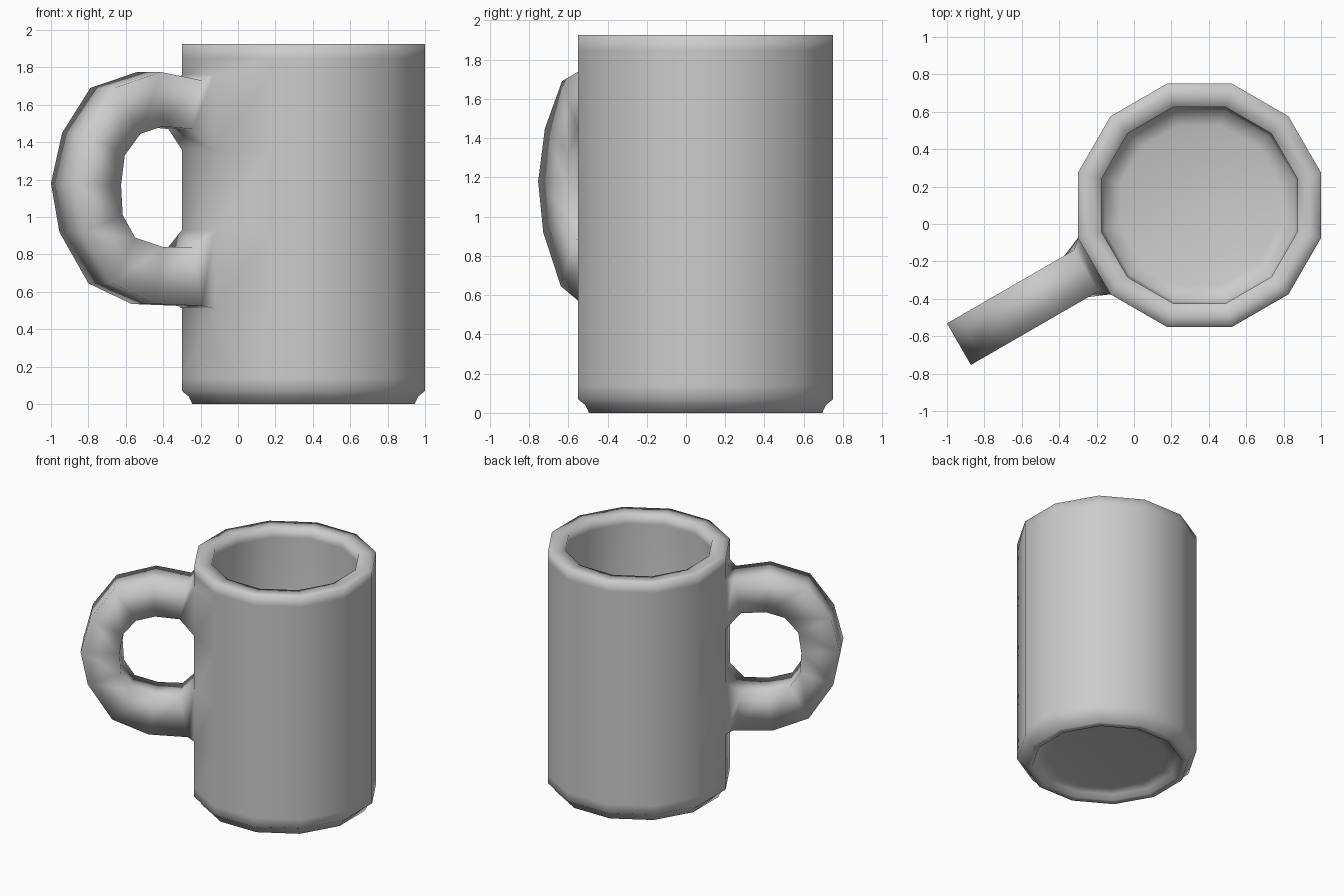
import bpy, bmesh, math
from mathutils import Vector

if "Cube" in bpy.data.objects:
    bpy.data.objects.remove(bpy.data.objects["Cube"])

CENTER = Vector((0.35, 0.10, 0.0))
SIDES = 12
bm = bmesh.new()

# Body profile (radius, z): underside recess, foot, wall, rim, inner wall, floor
profile = [(0.45, 0.05), (0.54, 0.04), (0.56, 0.0), (0.615, 0.0), (0.635, 0.04),
           (0.673, 0.07), (0.673, 0.14), (0.673, 0.51), (0.673, 0.93), (0.673, 1.36),
           (0.673, 1.76), (0.673, 1.85), (0.673, 1.925), (0.61, 1.925),
           (0.543, 1.925), (0.543, 1.85), (0.543, 0.24), (0.525, 0.17), (0.44, 0.14)]
LOW_ROW, HIGH_ROW = 7, 9      # wall bands where the handle grows out
HANDLE_SIDE = 6               # wall panel centred on 210 degrees

rings = []
for r, z in profile:
    ring = []
    for i in range(SIDES):
        a = math.radians(15 + 30 * i)
        ring.append(bm.verts.new(CENTER + Vector((r * math.cos(a), r * math.sin(a), z))))
    rings.append(ring)

for row in range(len(rings) - 1):
    for i in range(SIDES):
        if i == HANDLE_SIDE and row in (LOW_ROW, HIGH_ROW):
            continue          # opening for the handle
        j = (i + 1) % SIDES
        bm.faces.new((rings[row][i], rings[row][j], rings[row + 1][j], rings[row + 1][i]))
bm.faces.new(rings[0])
bm.faces.new(rings[-1])

# Handle: square section, (outer r, outer z, inner r, inner z) from top to bottom
stations = [(0.70, 1.73, 0.76, 1.47), (0.954, 1.775, 0.94, 1.485),
            (1.242, 1.69, 1.08, 1.445), (1.416, 1.45, 1.177, 1.33),
            (1.485, 1.18, 1.20, 1.17), (1.433, 0.92, 1.19, 1.01),
            (1.254, 0.645, 1.113, 0.89), (0.988, 0.535, 0.94, 0.84),
            (0.70, 0.525, 0.76, 0.84)]
ang = math.radians(210)
out = Vector((math.cos(ang), math.sin(ang), 0))
side = Vector((-math.sin(ang), math.cos(ang), 0))
HALF = 0.128


def point(r, s, z):
    return bm.verts.new(CENTER + out * r + side * s + Vector((0, 0, z)))


def opening(outer_row, inner_row):
    a, b = HANDLE_SIDE, HANDLE_SIDE + 1
    return [rings[outer_row][a], rings[outer_row][b],
            rings[inner_row][b], rings[inner_row][a]]


loops = [opening(HIGH_ROW + 1, HIGH_ROW)]
for ro, zo, ri, zi in stations:
    loops.append([point(ro, -HALF, zo), point(ro, HALF, zo),
                  point(ri, HALF, zi), point(ri, -HALF, zi)])
loops.append(opening(LOW_ROW, LOW_ROW + 1))
for p, q in zip(loops, loops[1:]):
    for k in range(4):
        m = (k + 1) % 4
        bm.faces.new((p[k], p[m], q[m], q[k]))

# One welded, fully smooth-shaded mug
bmesh.ops.recalc_face_normals(bm, faces=bm.faces)
for f in bm.faces:
    f.smooth = True
mesh = bpy.data.meshes.new("mug")
bm.to_mesh(mesh)
bm.free()
mug = bpy.data.objects.new("mug", mesh)
bpy.context.collection.objects.link(mug)
